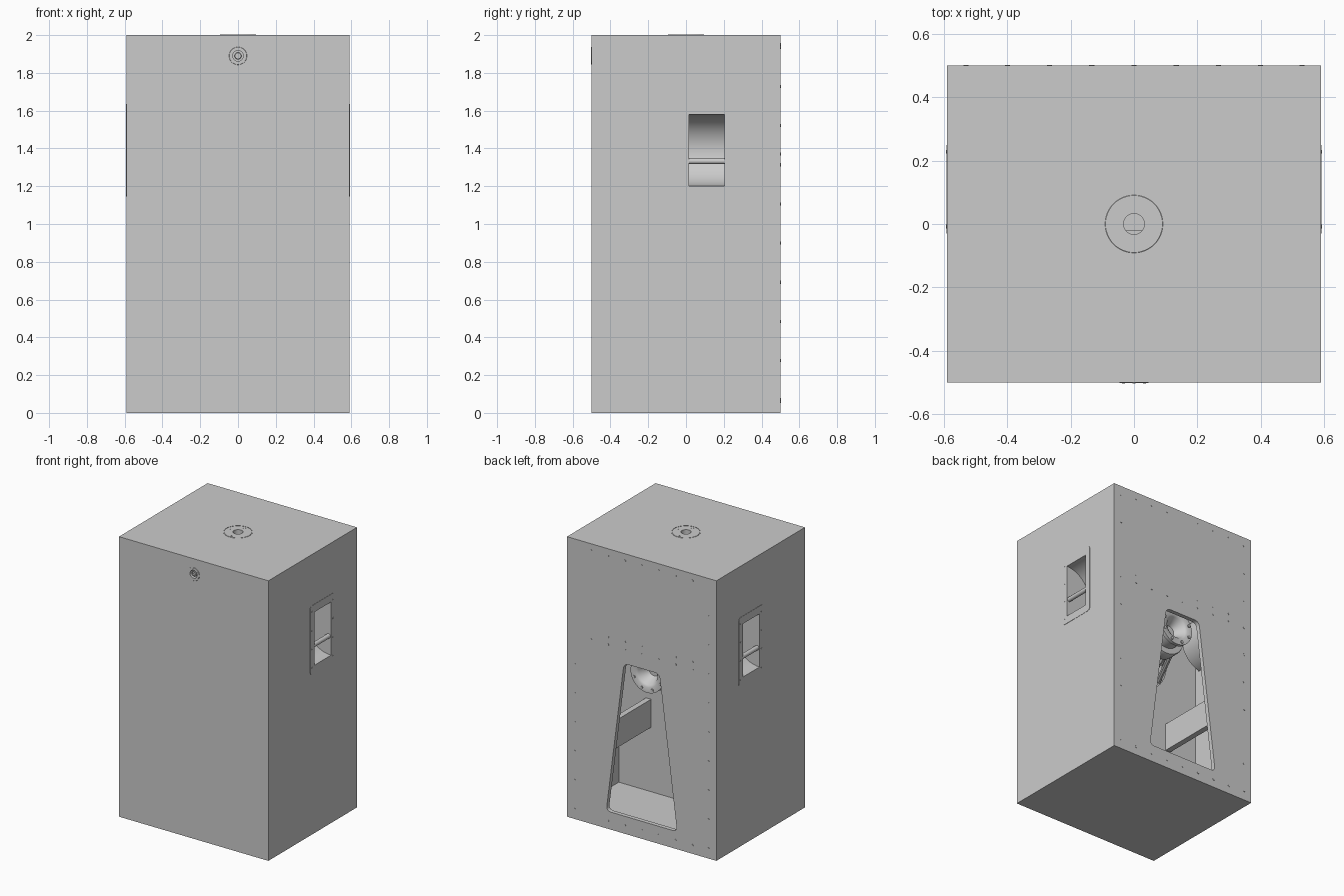
import bpy, bmesh
from math import sin, cos, pi, radians
from mathutils import Matrix, Vector

if "Cube" in bpy.data.objects:
    bpy.data.objects.remove(bpy.data.objects["Cube"])

UP = Matrix.Identity(4)
FRONT = Matrix.Rotation(radians(90), 4, 'X')     # local z -> -y
BACK = Matrix.Rotation(radians(-90), 4, 'X')     # local z -> +y
RIGHT = Matrix.Rotation(radians(90), 4, 'Y')     # local z -> +x


def finish(bm, name, smooth=False, mirror=False):
    bmesh.ops.recalc_face_normals(bm, faces=bm.faces)
    me = bpy.data.meshes.new(name)
    bm.to_mesh(me)
    bm.free()
    ob = bpy.data.objects.new(name, me)
    bpy.context.collection.objects.link(ob)
    bpy.ops.object.select_all(action='DESELECT')
    ob.select_set(True)
    bpy.context.view_layer.objects.active = ob
    if smooth:
        bpy.ops.object.shade_smooth_by_angle(angle=radians(35))
    if mirror:
        ob.modifiers.new("mirror", 'MIRROR').use_mirror_merge = False
    return ob


def box(name, x, y, z, mirror=False):
    bm = bmesh.new()
    bmesh.ops.create_cube(bm, size=1)
    for v in bm.verts:
        v.co = [(a + b) / 2 + c * (b - a) for (a, b), c in zip((x, y, z), v.co)]
    return finish(bm, name, mirror=mirror)


def add_cyl(bm, loc, rot, r, h, n=12):
    bmesh.ops.create_cone(bm, cap_ends=True, segments=n, radius1=r, radius2=r, depth=h,
                          matrix=Matrix.Translation(loc) @ rot)


def cyls(name, locs, rot, r, h, n=12, mirror=False):
    bm = bmesh.new()
    for p in locs:
        add_cyl(bm, p, rot, r, h, n)
    return finish(bm, name, True, mirror)


def lathe(name, profile, loc, rot, n=48):
    bm = bmesh.new()
    vs = [bm.verts.new((r, 0, h)) for r, h in profile]
    es = [bm.edges.new(e) for e in zip(vs, vs[1:])]
    bmesh.ops.spin(bm, geom=vs + es, axis=(0, 0, 1), cent=(0, 0, 0), angle=2 * pi, steps=n)
    bmesh.ops.remove_doubles(bm, verts=bm.verts, dist=1e-5)
    bmesh.ops.transform(bm, matrix=Matrix.Translation(loc) @ rot, verts=bm.verts)
    return finish(bm, name, True)


def prism(name, pts, to3d, a, b, radius=0.0, mirror=False, smooth=False):
    """Outline with rounded corners, extruded from a to b."""
    out = []
    for i, p in enumerate(pts):
        p, q, s = Vector(p), Vector(pts[i - 1]), Vector(pts[(i + 1) % len(pts)])
        if not radius:
            out.append(p)
            continue
        p0, p1 = p + (q - p).normalized() * radius, p + (s - p).normalized() * radius
        for k in range(7):
            t = k / 6
            out.append(p0 * (1 - t) ** 2 + p * 2 * t * (1 - t) + p1 * t * t)
    bm = bmesh.new()
    f = bm.faces.new([bm.verts.new(to3d(u, v, a)) for u, v in out])
    g = bmesh.ops.extrude_face_region(bm, geom=[f])['geom']
    d = Vector(to3d(0, 0, b)) - Vector(to3d(0, 0, a))
    bmesh.ops.translate(bm, vec=d, verts=[e for e in g if isinstance(e, bmesh.types.BMVert)])
    return finish(bm, name, smooth, mirror)


def cut(ob, *cutters):
    bpy.context.view_layer.objects.active = ob
    for c in cutters:
        m = ob.modifiers.new("cut", 'BOOLEAN')
        m.operation, m.solver, m.object = 'DIFFERENCE', 'EXACT', c
        bpy.ops.object.modifier_apply(modifier=m.name)
        bpy.data.objects.remove(c)


def ring(r, n, start=0.0):
    return [(r * cos(start + 2 * pi * i / n), r * sin(start + 2 * pi * i / n)) for i in range(n)]


def spread(a, b, n):
    return [a + (b - a) * i / (n - 1) for i in range(n)]


XZ = lambda u, v, d: (u, d, v)
YZ = lambda u, v, d: (d, u, v)

# hollow cabinet with tapered rear opening, handle and fitting holes
cabinet = box("cabinet", (-.59, .59), (-.5, .5), (0, 2))
cut(cabinet,
    box("cavity", (-.545, .545), (-.455, .47), (.06, 1.95)),
    prism("opening", [(-.28, .125), (.28, .125), (.14, 1.215), (-.14, 1.215)], XZ, .4, .6, .04),
    box("handle_hole_r", (.5, .7), (.015, .205), (1.2, 1.58)),
    box("handle_hole_l", (-.7, -.5), (.015, .205), (1.2, 1.58)),
    cyls("pole_hole", [(0, 0, 2)], UP, .036, .3, 32),
    cyls("socket_hole", [(0, -.5, 1.89)], FRONT, .036, .2, 32))

# inner baffle with woofer hole, braces
WZ, WY = 1.15, -.02
baffle = box("baffle", (-.545, .545), (-.06, WY), (.06, 1.95))
cut(baffle, cyls("woofer_hole", [(0, -.04, WZ)], BACK, .245, .2, 48))
box("side_brace", (.29, .33), (WY, .47), (.52, .72), mirror=True)
box("rear_panel_batten", (-.545, .545), (.43, .47), (1.3, 1.385))

# woofer: frame and cone, magnet with vented back, basket ribs, bolts
lathe("woofer_frame", [(.245, 0), (.275, 0), (.275, .03), (.245, .03), (.245, 0)], (0, WY, WZ), BACK)
lathe("woofer_cone", [(.25, .015), (.22, .012), (.09, .2), (0, .16)], (0, WY, WZ), BACK)
lathe("woofer_magnet", [(0, .2), (.1, .2), (.1, .26), (.15, .26), (.155, .27), (.155, .34), (.15, .35),
                        (.11, .35), (.11, .43), (.13, .435), (.13, .46), (.09, .46), (.075, .45),
                        (.04, .38), (0, .38)], (0, WY, WZ), BACK)
bm = bmesh.new()
for u, v in ring(1, 10):
    a, b = Vector((u * .255, WY + .02, WZ + v * .255)), Vector((u * .13, WY + .28, WZ + v * .13))
    rot = (b - a).to_track_quat('Z', 'Y').to_matrix().to_4x4()
    add_cyl(bm, (a + b) / 2, rot, .018, (b - a).length, 8)
finish(bm, "basket_ribs", True)
cyls("magnet_bolts", [(u, WY + .462, WZ + v) for u, v in ring(.11, 8, pi / 8)], BACK, .01, .01)

# rear panel screws
cols = [(x, .5, z) for x in (-.53, .53) for z in spread(.07, 1.935, 10)]
rows = [(x, .5, z) for z in (.06, 1.315, 1.37, 1.95) for x in spread(-.4, .4, 7)]
cyls("rear_screws", cols + rows, BACK, .008, .004)

# recessed side handles: scoop, bar, surround plate, screws
bm = bmesh.new()
prev = None
arc = [(.59 - .19 * sin(pi * i / 24), 1.39 + .19 * cos(pi * i / 24)) for i in range(25)]
sides = [[bm.verts.new((x, y, z)) for x, z in arc] for y in (.015, .205)]
for i in range(24):
    bm.faces.new((sides[0][i], sides[0][i + 1], sides[1][i + 1], sides[1][i]))
for s in sides:
    bm.faces.new(s)
finish(bm, "handle_scoop", True, mirror=True)
cyls("handle_bar", [(.572, .11, 1.333)], FRONT, .016, .19, 20, mirror=True)
plate = prism("handle_plate", [(-.03, 1.145), (.25, 1.145), (.25, 1.635), (-.03, 1.635)],
              YZ, .586, .592, .025)
cut(plate, box("plate_hole", (.5, .7), (.015, .205), (1.2, 1.58)))
plate.modifiers.new("mirror", 'MIRROR').use_mirror_merge = False
cyls("handle_screws", [(.592, y, z) for y in (-.008, .228) for z in spread(1.19, 1.59, 4)],
     RIGHT, .006, .003, mirror=True)

# pole mount on top
lathe("pole_mount", [(0, -.12), (.033, -.12), (.033, .001), (.09, .001), (.094, -.002)], (0, 0, 2), UP)
lathe("pole_mount_rim", [(.0925, -.002), (.0925, .002), (.095, .002), (.095, -.002)], (0, 0, 2), UP)
cyls("pole_mount_screws", [(u, v, 2) for u, v in ring(.073, 4)], UP, .01, .005, 16)
cyls("pole_mount_screw_sockets", [(u, v, 2.001) for u, v in ring(.073, 4)], UP, .005, .005, 6)

# cable socket on the front
lathe("cable_socket", [(0, -.004), (.016, -.004), (.018, -.006), (.018, -.03), (.028, -.03),
                       (.028, .002), (.046, .002), (.048, -.001)], (0, -.5, 1.89), FRONT, 40)
cyls("cable_socket_screws", [(u, -.502, 1.89 + v) for u, v in ring(.038, 6, pi / 6)], FRONT, .005, .003)
cyls("cable_socket_pins", [(u, -.497, 1.89 + v) for u, v in ring(.009, 4)], FRONT, .003, .004, 8)
